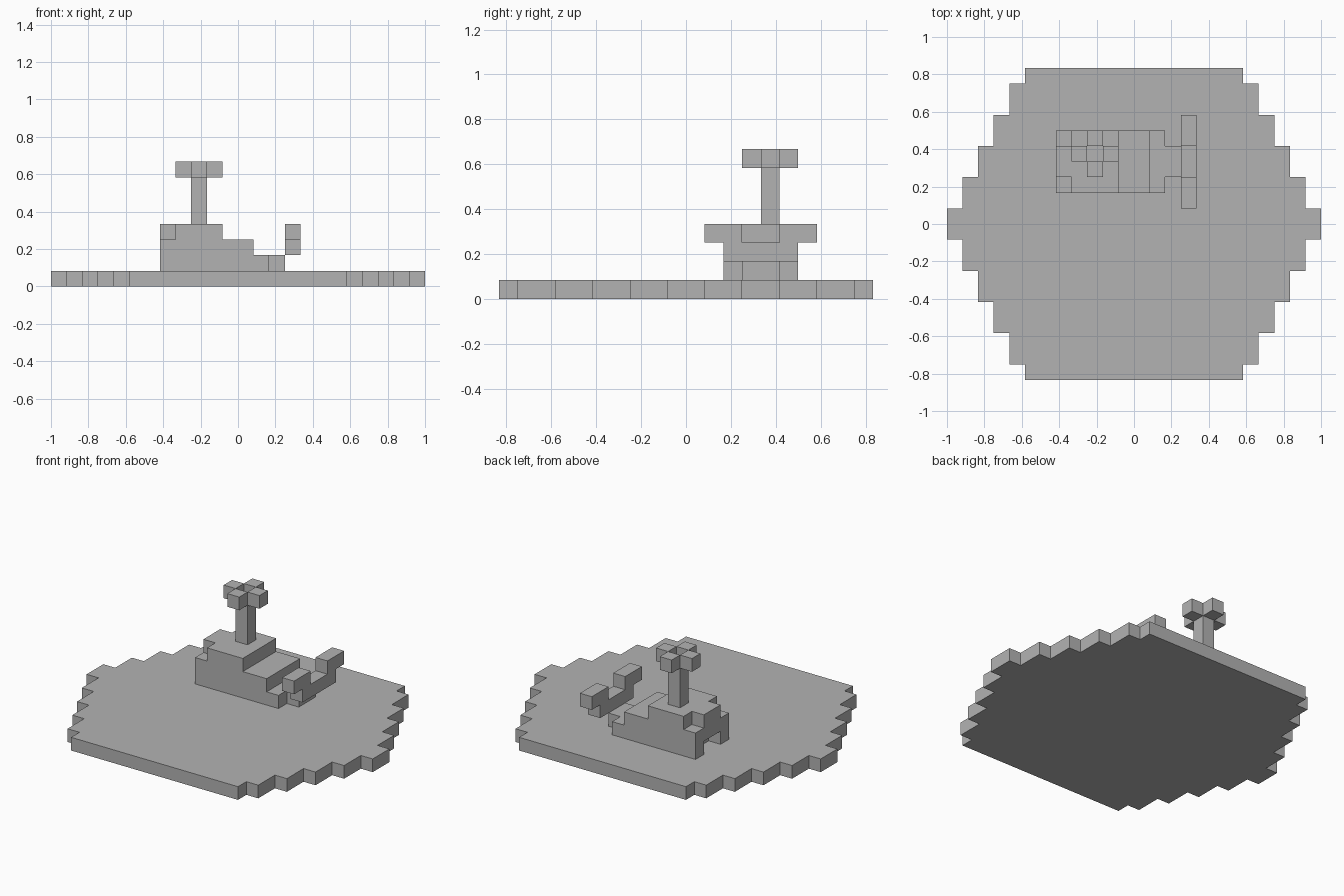
import bpy
import bmesh
from itertools import product
from mathutils import Vector

UNIT = 1 / 12  # edge length of one building block

default = bpy.data.objects.get("Cube")
if default:
    bpy.data.objects.remove(default, do_unlink=True)

grey = bpy.data.materials.new("plain grey")
grey.use_nodes = True
tone = (0.45, 0.45, 0.45, 1)
grey.diffuse_color = tone
grey.node_tree.nodes["Principled BSDF"].inputs["Base Color"].default_value = tone


def cells(x, y, z):
    """Grid cells filling a box, each argument being a (start, end) pair."""
    return set(product(range(*x), range(*y), range(*z)))


def block_part(name, filled):
    """Skin a set of cells with only its outer faces, merging flat areas."""
    bm = bmesh.new()
    for cell in filled:
        for axis, side in product(range(3), (-1, 1)):
            step = Vector((0, 0, 0))
            step[axis] = side
            if tuple(int(c + s) for c, s in zip(cell, step)) in filled:
                continue
            u, v = Vector((0, 0, 0)), Vector((0, 0, 0))
            u[(axis + 1) % 3] = v[(axis + 2) % 3] = 0.5
            if side < 0:
                u, v = v, u
            mid = Vector(cell) + Vector((0.5, 0.5, 0.5)) + step / 2
            corners = (mid - u - v, mid + u - v, mid + u + v, mid - u + v)
            bm.faces.new([bm.verts.new(c * UNIT) for c in corners])
    bmesh.ops.remove_doubles(bm, verts=bm.verts, dist=UNIT / 100)
    bmesh.ops.dissolve_limit(bm, angle_limit=0.01, verts=bm.verts, edges=bm.edges)
    mesh = bpy.data.meshes.new(name)
    bm.to_mesh(mesh)
    bm.free()
    mesh.materials.append(grey)
    obj = bpy.data.objects.new(name, mesh)
    bpy.context.collection.objects.link(obj)
    return obj


# Stepped water slab: each layer is narrower in x and deeper in y
slab = set()
for half_x, half_y in ((12, 1), (11, 3), (10, 5), (9, 7), (8, 9), (7, 10)):
    slab |= cells((-half_x, half_x), (-half_y, half_y), (0, 1))
block_part("water_slab", slab)

# Body: tall head stepping down to the tail, with notched brow and open mouth
body = cells((-5, -1), (2, 6), (1, 4))
body |= cells((-1, 1), (2, 6), (1, 3))
body |= cells((1, 2), (2, 6), (1, 2))
body |= cells((2, 3), (3, 5), (1, 2))
for y in (2, 5):
    body -= cells((-5, -4), (y, y + 1), (3, 4))
body -= cells((-5, -4), (3, 5), (1, 2))
block_part("whale_body", body)

# Tail fin: low bar with a raised fluke at each end
tail = cells((3, 4), (2, 6), (2, 3))
for y in (1, 5):
    tail |= cells((3, 4), (y, y + 2), (3, 4))
block_part("tail_fin", tail)

# Water spout: a column with four drops around its top
block_part("spout_column", cells((-3, -2), (4, 5), (4, 7)))
drops = set()
for dx, dy in ((1, 0), (-1, 0), (0, 1), (0, -1)):
    drops.add((-3 + dx, 4 + dy, 7))
block_part("spout_drops", drops)
